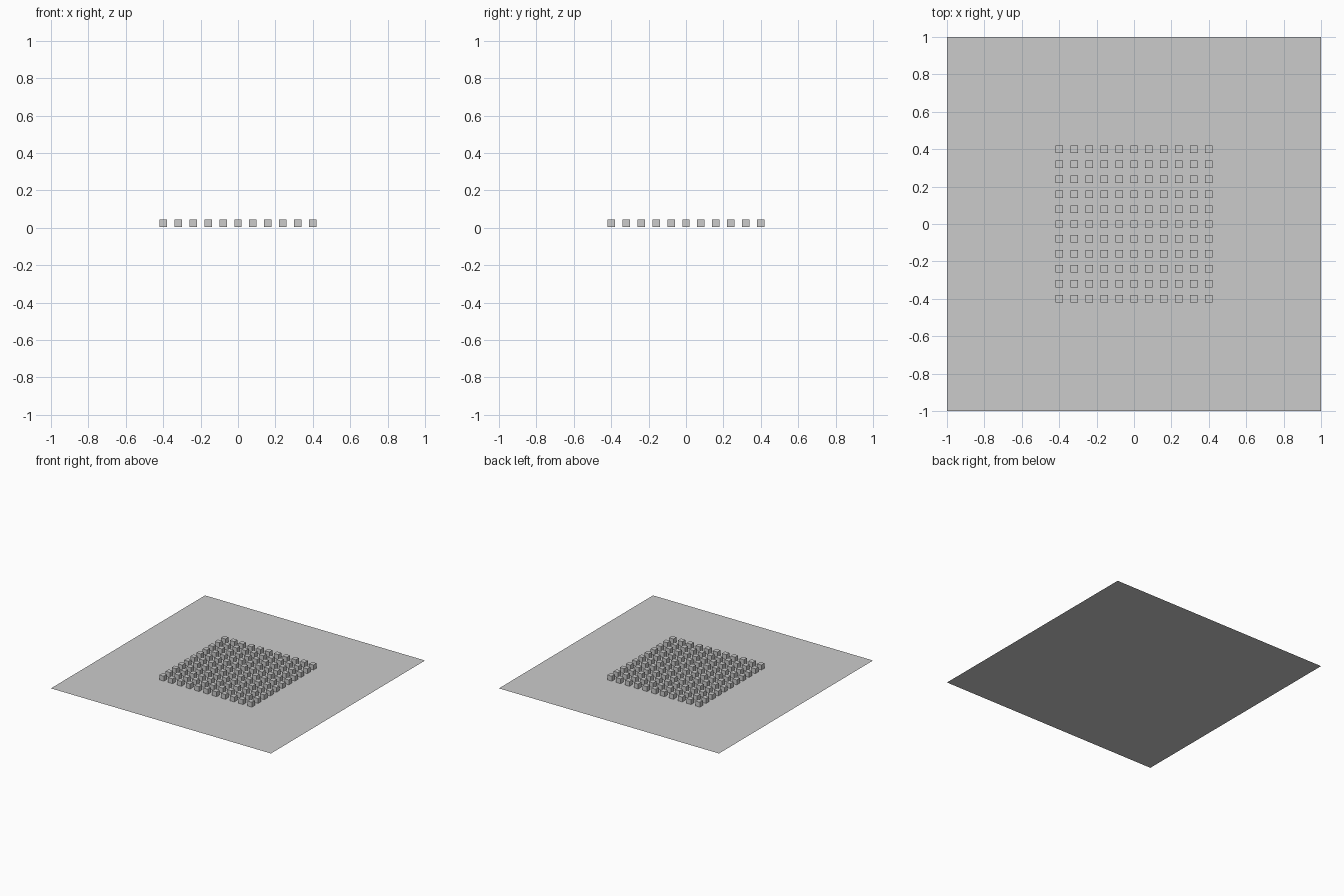
import bpy

if "Cube" in bpy.data.objects:
    bpy.data.objects.remove(bpy.data.objects["Cube"])

SPACING = 0.08
CUBE = 0.04
COUNT = 11

# Flat square base sheet
bpy.ops.mesh.primitive_plane_add(size=2, location=(0, 0, 0))
bpy.context.object.name = "base_plane"

# One corner cube, hovering just above the sheet
start = -SPACING * (COUNT - 1) / 2
bpy.ops.mesh.primitive_cube_add(size=CUBE, location=(start, start, 0.024))
cubes = bpy.context.object
cubes.name = "cube_grid"

# Repeat the cube along x, then along y
for label, step in (("columns", (SPACING, 0, 0)), ("rows", (0, SPACING, 0))):
    arr = cubes.modifiers.new(label, 'ARRAY')
    arr.count = COUNT
    arr.use_relative_offset = False
    arr.use_constant_offset = True
    arr.constant_offset_displace = step
